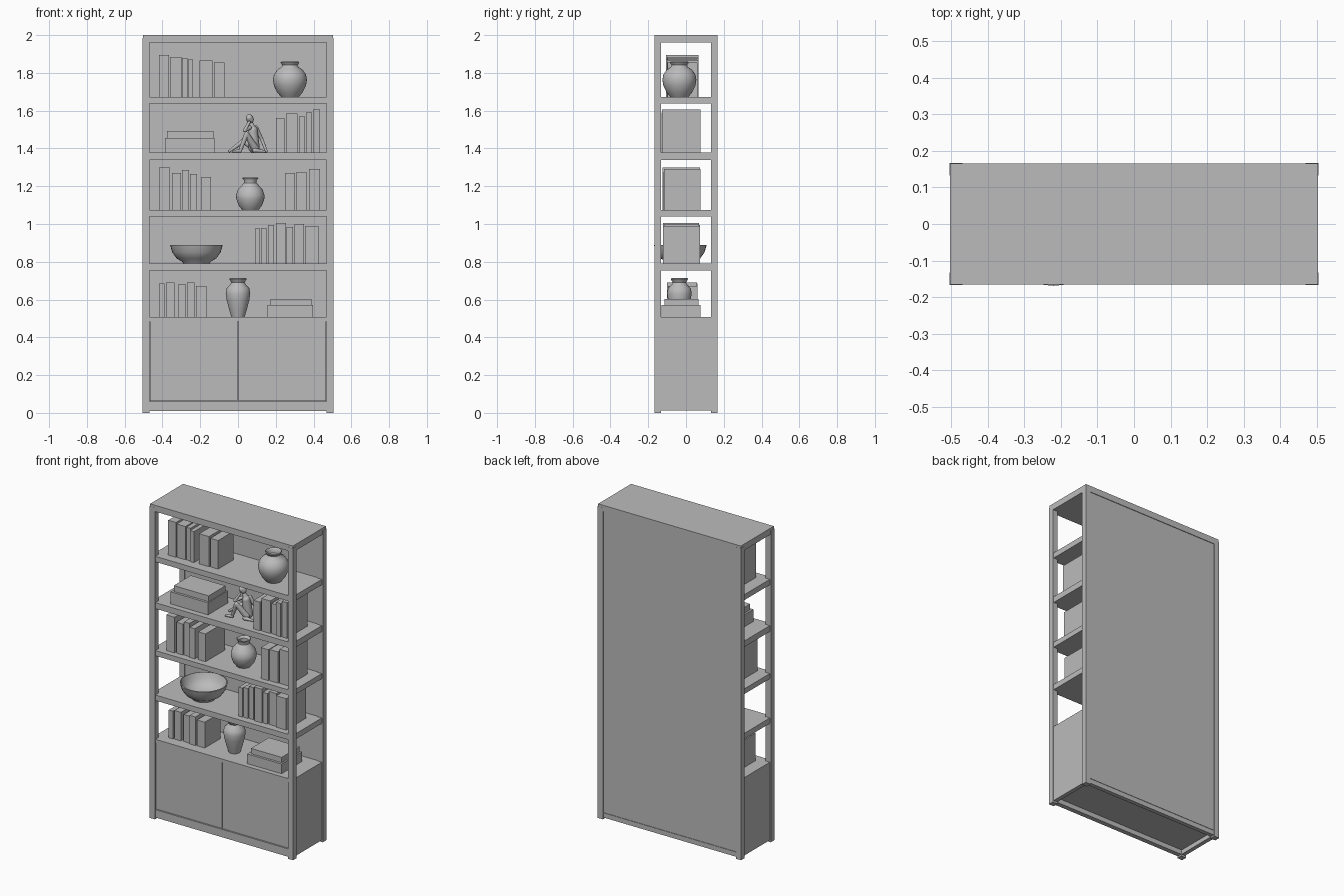
import bpy, bmesh, math
from mathutils import Vector

grey = bpy.data.materials.new("plain grey")
grey.diffuse_color = (0.5, 0.5, 0.5, 1)


def finish(name, bm, smooth=False):
    me = bpy.data.meshes.new(name)
    bm.to_mesh(me)
    bm.free()
    me.materials.append(grey)
    ob = bpy.data.objects.new(name, me)
    bpy.context.collection.objects.link(ob)
    if smooth:
        bpy.ops.object.select_all(action='DESELECT')
        ob.select_set(True)
        bpy.context.view_layer.objects.active = ob
        bpy.ops.object.shade_smooth_by_angle(angle=math.radians(40))
    return ob


def box(name, x0, x1, y0, y1, z0, z1):
    bm = bmesh.new()
    bmesh.ops.create_cube(bm, size=1)
    for v in bm.verts:
        v.co = ((x0, x1)[v.co.x > 0], (y0, y1)[v.co.y > 0], (z0, z1)[v.co.z > 0])
    return finish(name, bm)


def lathe(name, x, y, z, profile, steps=32):
    """Spin a (radius, height) profile about the vertical axis."""
    bm = bmesh.new()
    vs = [bm.verts.new((r, 0, h)) for r, h in profile]
    es = [bm.edges.new(p) for p in zip(vs, vs[1:])]
    bmesh.ops.spin(bm, geom=vs + es, cent=(0, 0, 0), axis=(0, 0, 1),
                   angle=2 * math.pi, steps=steps)
    bmesh.ops.remove_doubles(bm, verts=bm.verts, dist=0.0005)
    bmesh.ops.recalc_face_normals(bm, faces=bm.faces)
    bmesh.ops.translate(bm, verts=bm.verts, vec=(x, y, z))
    return finish(name, bm, True)


def book_row(name, z, y0, y1, books):
    """Upright books given as (left, right, top)."""
    for i, (a, b, top) in enumerate(books):
        box(f"{name}_{i + 1}", a, b - 0.002, y0 + 0.004 * (i % 3), y1 - 0.005 * (i % 2), z, top)


# Frame: corner posts, top board, bottom rails
for sx in (-1, 1):
    for sy in (-1, 1):
        xs = sorted((sx * 0.469, sx * 0.505))
        ys = sorted((sy * 0.132, sy * 0.167))
        box("corner_post", *xs, *ys, 0, 1.985)
    xs = sorted((sx * 0.472, sx * 0.498))
    box("side_bottom_rail", *xs, -0.132, 0.132, 0.012, 0.055)
    box("cabinet_side", *xs, -0.132, 0.132, 0.055, 0.485)
box("top_board", -0.503, 0.503, -0.166, 0.166, 1.96, 2.0)
box("front_bottom_rail", -0.469, 0.469, -0.162, -0.132, 0.01, 0.06)
box("back_bottom_rail", -0.469, 0.469, 0.135, 0.162, 0.01, 0.04)
box("back_panel", -0.469, 0.469, 0.137, 0.162, 0.042, 1.96)
box("cabinet_floor", -0.472, 0.472, -0.132, 0.137, 0.04, 0.055)

# Shelves: board between the posts and a front edge strip
SHELVES = [(0.485, 0.508), (0.755, 0.79), (1.04, 1.073), (1.34, 1.378), (1.638, 1.673)]
for lo, hi in SHELVES:
    box("shelf", -0.498, 0.498, -0.132, 0.137, lo, hi)
    box("shelf_front_edge", -0.469, 0.469, -0.162, -0.132, lo, hi)
S5, S4, S3, S2, S1 = [hi for lo, hi in SHELVES]

# Cabinet doors
box("left_door", -0.467, -0.002, -0.157, -0.135, 0.063, 0.483)
box("right_door", 0.002, 0.467, -0.157, -0.135, 0.063, 0.483)

# Upright books
book_row("top_book", S1, -0.105, 0.065, [
    (-0.418, -0.362, 1.895), (-0.360, -0.298, 1.885), (-0.296, -0.266, 1.88),
    (-0.264, -0.235, 1.87), (-0.203, -0.132, 1.865), (-0.127, -0.07, 1.855)])
book_row("second_shelf_book", S2, -0.13, 0.078, [
    (0.20, 0.248, 1.56), (0.254, 0.318, 1.585), (0.322, 0.357, 1.57),
    (0.36, 0.394, 1.59), (0.397, 0.436, 1.605)])
book_row("third_left_book", S3, -0.125, 0.075, [
    (-0.418, -0.358, 1.30), (-0.35, -0.30, 1.27), (-0.297, -0.258, 1.285),
    (-0.254, -0.215, 1.265), (-0.196, -0.142, 1.25)])
book_row("third_right_book", S3, -0.125, 0.078, [
    (0.248, 0.303, 1.27), (0.307, 0.368, 1.272), (0.375, 0.436, 1.29)])
book_row("fourth_shelf_book", S4, -0.122, 0.075, [
    (0.09, 0.118, 0.975), (0.122, 0.154, 0.98), (0.158, 0.192, 0.995),
    (0.20, 0.255, 1.005), (0.258, 0.292, 0.985), (0.30, 0.352, 1.0),
    (0.355, 0.427, 0.99)])
book_row("bottom_shelf_book", S5, -0.10, 0.062, [
    (-0.418, -0.386, 0.685), (-0.381, -0.333, 0.69), (-0.318, -0.273, 0.68),
    (-0.27, -0.228, 0.69), (-0.222, -0.165, 0.672)])

# Lying books
box("stack_large_book", -0.387, -0.124, -0.125, 0.075, S2, 1.455)
box("stack_small_book", -0.375, -0.13, -0.11, 0.06, 1.455, 1.492)
box("low_stack_bottom_book", 0.156, 0.398, -0.13, 0.078, S5, 0.57)
box("low_stack_top_book", 0.172, 0.388, -0.115, 0.065, 0.57, 0.604)

# Vases and bowl
lathe("round_vase", 0.275, -0.035, S1, [
    (0, 0), (0.048, 0), (0.068, 0.025), (0.085, 0.06), (0.09, 0.09), (0.085, 0.118),
    (0.066, 0.145), (0.045, 0.158), (0.041, 0.168), (0.05, 0.182), (0.046, 0.186),
    (0.036, 0.172), (0.036, 0.155), (0, 0.145)])
lathe("small_round_vase", 0.065, -0.035, S3, [
    (0, 0), (0.042, 0), (0.062, 0.025), (0.074, 0.06), (0.075, 0.08), (0.066, 0.108),
    (0.045, 0.132), (0.034, 0.145), (0.034, 0.158), (0.043, 0.17), (0.039, 0.173),
    (0.028, 0.16), (0.028, 0.14), (0, 0.13)])
lathe("tall_vase", 0.0, -0.035, S5, [
    (0, 0), (0.035, 0), (0.047, 0.04), (0.06, 0.09), (0.065, 0.125), (0.06, 0.152),
    (0.042, 0.17), (0.035, 0.182), (0.046, 0.2), (0.042, 0.205), (0.029, 0.19),
    (0.029, 0.17), (0, 0.16)])
lathe("bowl", -0.22, -0.03, S4, [
    (0, 0), (0.07, 0), (0.075, 0.01), (0.105, 0.028), (0.128, 0.06), (0.139, 0.098),
    (0.133, 0.1), (0.12, 0.064), (0.098, 0.037), (0.06, 0.02), (0, 0.017)])

# Seated figurine: tapered limbs joined by round joints
bm = bmesh.new()


def limb(a, b, ra, rb):
    a, b = Vector(a), Vector(b)
    d = b - a
    rot = d.to_track_quat('Z', 'Y').to_matrix().to_4x4()
    rot.translation = (a + b) / 2
    bmesh.ops.create_cone(bm, segments=12, radius1=ra, radius2=rb, depth=d.length, matrix=rot)
    for p, r in ((a, ra), (b, rb)):
        ball = bmesh.ops.create_uvsphere(bm, u_segments=12, v_segments=8, radius=r)
        bmesh.ops.translate(bm, verts=ball["verts"], vec=p)


hip, chest, neck = (0.085, -0.02, 1.405), (0.078, -0.03, 1.495), (0.068, -0.035, 1.535)
limb(hip, chest, 0.03, 0.026)
limb(chest, neck, 0.022, 0.011)
limb((0.064, -0.04, 1.554), (0.06, -0.045, 1.562), 0.02, 0.019)
limb((0.09, -0.045, 1.4), (0.045, -0.08, 1.475), 0.02, 0.014)     # raised leg
limb((0.045, -0.08, 1.475), (0.012, -0.075, 1.39), 0.014, 0.009)
limb((0.012, -0.075, 1.387), (-0.025, -0.085, 1.385), 0.009, 0.006)
limb((0.09, -0.01, 1.4), (0.03, -0.01, 1.44), 0.02, 0.014)        # low leg
limb((0.03, -0.01, 1.44), (-0.045, -0.02, 1.386), 0.013, 0.007)
limb((0.062, -0.055, 1.51), (0.035, -0.08, 1.495), 0.011, 0.009)  # front arm
limb((0.035, -0.08, 1.495), (0.06, -0.065, 1.54), 0.009, 0.007)
limb((0.095, -0.015, 1.51), (0.125, 0.0, 1.45), 0.012, 0.009)     # rear arm
limb((0.125, 0.0, 1.45), (0.15, -0.01, 1.386), 0.009, 0.007)
limb((0.09, -0.06, 1.39), (0.14, -0.05, 1.384), 0.013, 0.006)     # draped cloth
finish("seated_figurine", bm, True)
